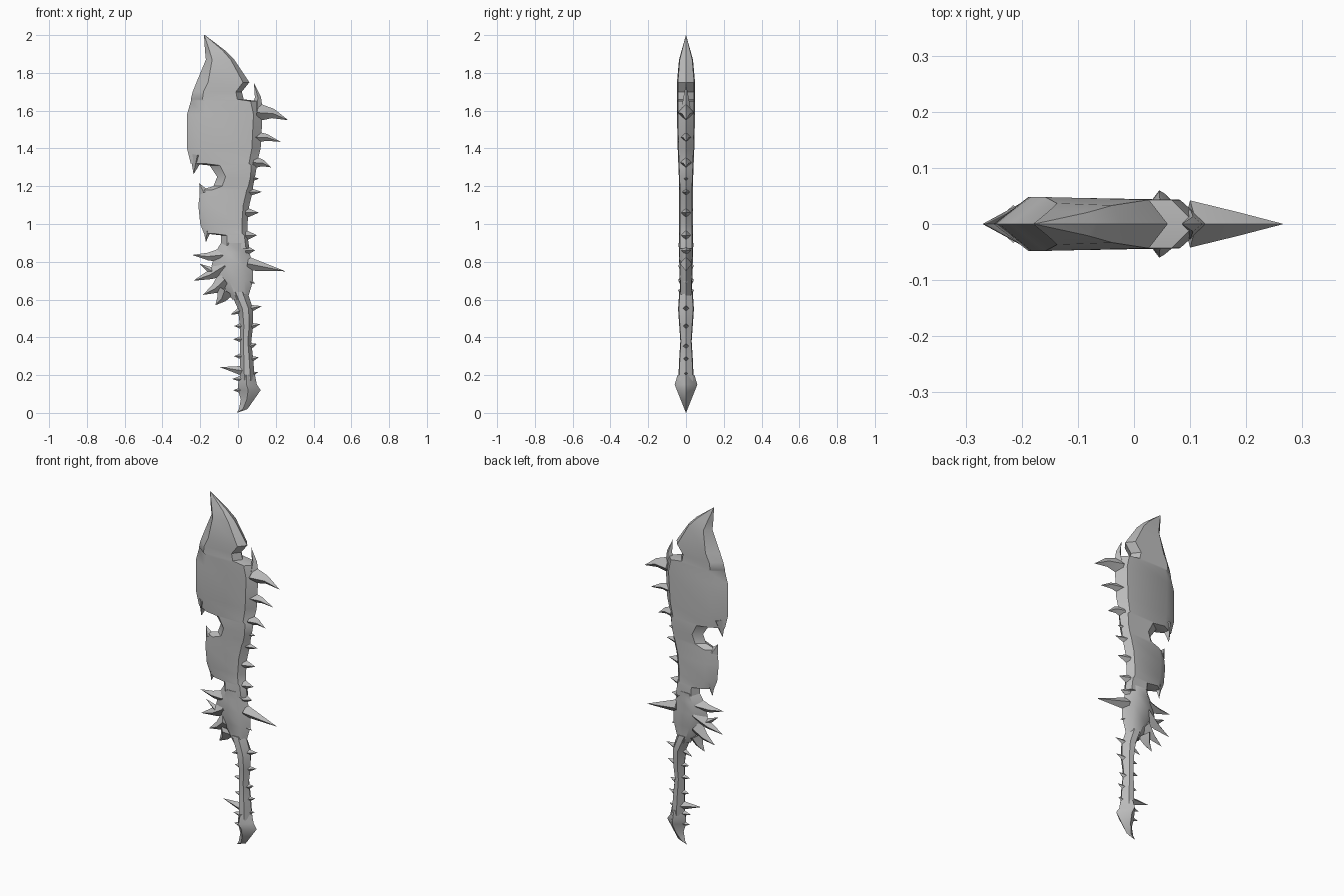
import bpy, bmesh, math
from mathutils import Vector

cube = bpy.data.objects.get("Cube")
if cube:
    bpy.data.objects.remove(cube, do_unlink=True)

# One dull grey for the whole weapon
grey = bpy.data.materials.new("bone grey")
grey.use_nodes = True
shade = (.5, .5, .5, 1)
grey.diffuse_color = shade
grey.node_tree.nodes["Principled BSDF"].inputs["Base Color"].default_value = shade


def finish(bm, name):
    """Turn a bmesh into a smooth object that keeps its sharp edges."""
    bmesh.ops.recalc_face_normals(bm, faces=bm.faces)
    mesh = bpy.data.meshes.new(name)
    bm.to_mesh(mesh)
    bm.free()
    mesh.materials.append(grey)
    obj = bpy.data.objects.new(name, mesh)
    bpy.context.collection.objects.link(obj)
    bpy.ops.object.select_all(action="DESELECT")
    obj.select_set(True)
    bpy.context.view_layer.objects.active = obj
    bpy.ops.object.shade_smooth_by_angle(angle=math.radians(40))


def bridge(bm, rings):
    """Skin a list of vertex rings of equal size and cap both ends."""
    for lower, upper in zip(rings, rings[1:]):
        for i in range(len(lower)):
            j = (i + 1) % len(lower)
            bm.faces.new((lower[i], lower[j], upper[j], upper[i]))
    bm.faces.new(rings[0])
    bm.faces.new(rings[-1])


def loft(name, rows, thickness, left_bevel, right_bevel):
    """Stack six-sided sections with a sharp left and right edge.
    Each row is height, left edge, right edge; thickness is a rule of height."""
    bm = bmesh.new()
    rings = []
    for z, left, right in rows:
        width = right - left
        inner_left = left + width * left_bevel
        inner_right = right - width * right_bevel
        t = thickness(z)
        section = [(left, 0), (inner_left, -t), (inner_right, -t * .9),
                   (right, 0), (inner_right, t * .9), (inner_left, t)]
        rings.append([bm.verts.new((x, y, z)) for x, y in section])
    bridge(bm, rings)
    finish(bm, name)


def thorns(name, root, rise, width, tips, bend=0):
    """Four-sided hooked thorns from a common root line.
    Each tip is an x and z; the base sits above it by the rise."""
    bm = bmesh.new()
    for tip_x, tip_z in tips:
        base = Vector((root, 0, tip_z + rise))
        axis = Vector((tip_x, 0, tip_z)) - base
        side = Vector((-axis.z, 0, axis.x)).normalized() * width / 2
        depth = Vector((0, width * .42, 0))
        rings = []
        for along, size in ((0, 1), (.5, .5), (1, .01)):
            centre = base + axis * along + side * bend * math.sin(math.pi * along)
            rings.append([bm.verts.new(centre + offset * size)
                          for offset in (side, depth, -side, -depth)])
        bridge(bm, rings)
    finish(bm, name)


# Main blade from its tip to the guard, with notches on both edges
def blade_thickness(z):
    return min(.048, (2.002 - z) * .28, .036 + max(0, z - 1.2) * .04)


loft("blade", [
    (2, -.18, -.175), (1.92, -.175, -.07), (1.87, -.17, -.02),
    (1.75, -.22, .06), (1.7, -.24, .02), (1.66, -.25, .03),
    (1.65, -.25, .11), (1.58, -.27, .13), (1.4, -.27, .12),
    (1.32, -.25, .1), (1.31, -.15, .1), (1.25, -.11, .09),
    (1.2, -.13, .08), (1.18, -.2, .08), (1.1, -.21, .06),
    (1, -.2, .05), (.95, -.18, .05), (.94, -.09, .05),
    (.87, -.09, .06)], blade_thickness, .22, .12)

# Swollen guard under the blade
loft("guard", [
    (.9, -.09, .05), (.85, -.12, .06), (.78, -.14, .08),
    (.7, -.1, .08), (.6, -.03, .05)], lambda z: .03 + (z - .6) * .03, .3, .25)

# Grip that swells and narrows, then the hooked pommel
loft("grip", [
    (.64, -.04, .05), (.55, 0, .08), (.46, .01, .08), (.38, .01, .07),
    (.29, .01, .08), (.17, .01, .09)],
    lambda z: .036 + .006 * math.cos((z - .55) * 18), .3, .3)
loft("pommel", [
    (.2, .01, .09), (.15, 0, .1), (.12, 0, .12), (.07, .015, .085),
    (.02, .005, .05), (.002, -.006, 0)],
    lambda z: min(z * .4, .045 + (.2 - z) * .3), .45, .45)

# Horn beside the upper notch, and points that end each cutting edge
thorns("horn", .1, -.15, .065, [(.085, 1.745)], -.4)
thorns("upper_blade_barb", -.215, .1, .08, [(-.235, 1.265)])
thorns("lower_blade_top_barb", -.18, -.05, .055, [(-.205, 1.215)])
thorns("lower_blade_bottom_barb", -.16, .08, .055, [(-.17, .905)])

# Thorns along the back of the blade
thorns("great_back_thorn", .1, .04, .1, [(.265, 1.55)], .3)
thorns("middle_back_thorns", .08, .025, .07, [(.225, 1.435), (.175, 1.3)], .3)
thorns("small_back_thorns", .04, 0, .06, [
    (.11, 1.24), (.125, 1.17), (.11, 1.06), (.1, .94), (.09, .86)])

# Long spur on the right of the guard, jagged fringe on its left
thorns("spur", .05, .04, .075, [(.25, .75)])
thorns("guard_top_thorn", -.08, 0, .08, [(-.24, .836)], .2)
thorns("guard_side_thorns", -.07, .08, .1, [
    (-.235, .7), (-.185, .625), (-.12, .57)], .2)
thorns("guard_splinter", -.12, -.05, .05, [(-.205, .79)])
thorns("guard_back_thorn", .04, .02, .05, [(.09, .685)])

# Thorns on both sides of the grip
thorns("grip_right_thorns", .05, -.015, .05, [
    (.125, .565), (.118, .47), (.1, .365), (.11, .295), (.105, .215)])
thorns("grip_left_thorns", .03, 0, .045, [
    (-.02, .46), (-.025, .39), (-.02, .3), (-.03, .18), (-.025, .12)])
thorns("grip_hook", .03, .03, .05, [(-.04, .52)])
thorns("grip_spike", .03, -.02, .055, [(-.095, .242)])
